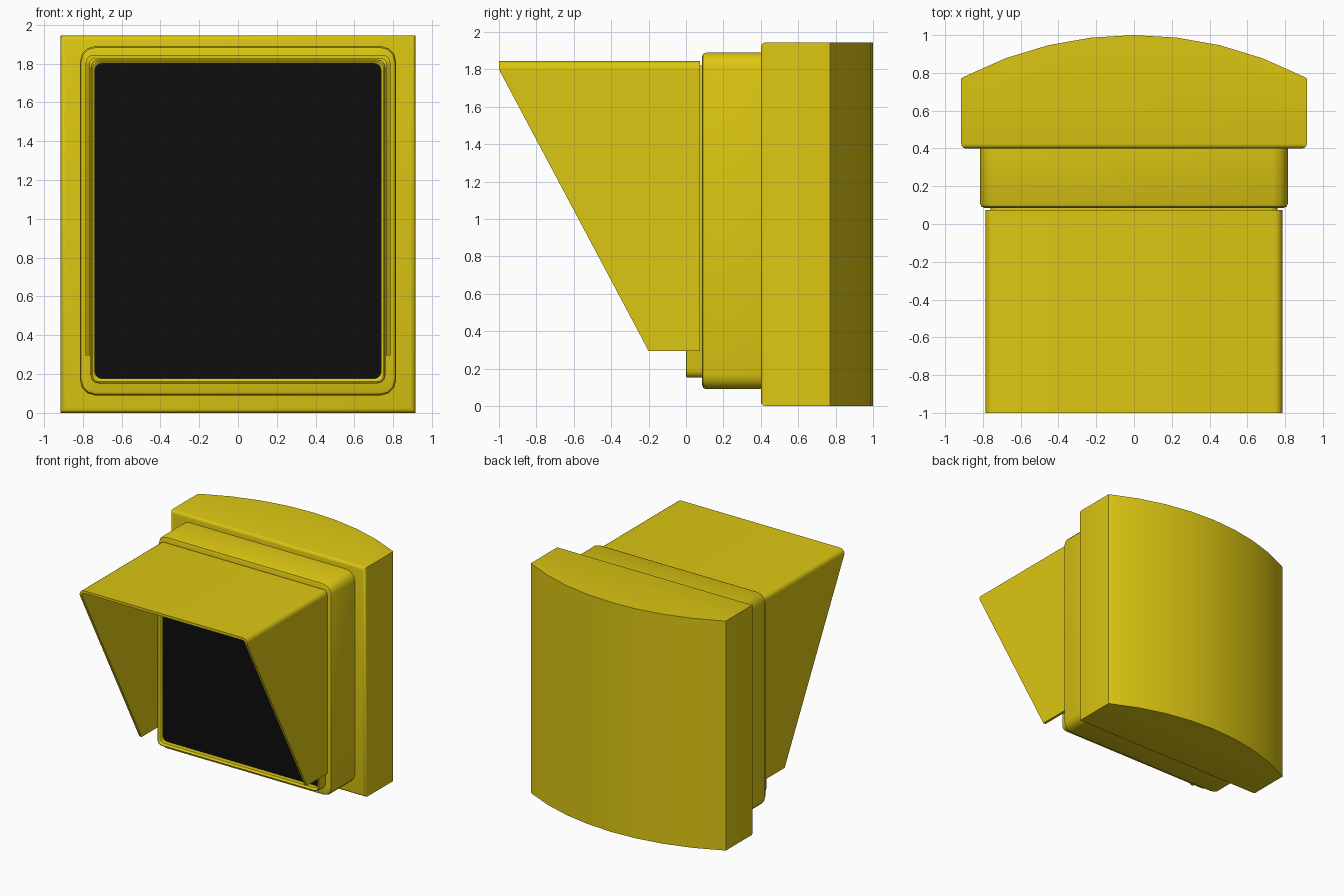
import bpy, bmesh, math

if "Cube" in bpy.data.objects:
    bpy.data.objects.remove(bpy.data.objects["Cube"])


def material(name, color):
    m = bpy.data.materials.new(name)
    m.diffuse_color = color
    m.use_nodes = True
    m.node_tree.nodes["Principled BSDF"].inputs["Base Color"].default_value = m.diffuse_color
    return m


YELLOW = material("yellow_paint", (0.72, 0.57, 0.006, 1))
BLACK = material("black_lens", (0.004, 0.004, 0.004, 1))


def finish(name, bm, mat):
    bmesh.ops.recalc_face_normals(bm, faces=bm.faces)
    me = bpy.data.meshes.new(name)
    bm.to_mesh(me)
    bm.free()
    me.materials.append(mat)
    ob = bpy.data.objects.new(name, me)
    bpy.context.collection.objects.link(ob)
    bpy.ops.object.select_all(action='DESELECT')
    ob.select_set(True)
    bpy.context.view_layer.objects.active = ob
    bpy.ops.object.shade_smooth_by_angle(angle=math.radians(35))
    return ob


def rounded_rect(hw, z0, z1, r, seg=3):
    pts = []
    corners = [(hw - r, z1 - r), (r - hw, z1 - r), (r - hw, z0 + r), (hw - r, z0 + r)]
    for k, (cx, cz) in enumerate(corners):
        for i in range(seg + 1):
            a = math.pi / 2 * (k + i / seg)
            pts.append((cx + r * math.cos(a), cz + r * math.sin(a)))
    return pts


def loft(name, sections, mat):
    """Closed skin through rounded rectangles given as (y, half width, z0, z1, radius)."""
    bm = bmesh.new()
    rings = [[bm.verts.new((x, s[0], z)) for x, z in rounded_rect(*s[1:])] for s in sections]
    n = len(rings[0])
    for a, b in zip(rings, rings[1:]):
        for i in range(n):
            j = (i + 1) % n
            bm.faces.new((a[i], a[j], b[j], b[i]))
    bm.faces.new(rings[0])
    bm.faces.new(rings[-1])
    return finish(name, bm, mat)


# Housing with a bowed back and softened front edges
R, HALF, H = 1.95, 0.905, 1.945
bow = []
for i in range(9):
    x = HALF - 2 * HALF * i / 8
    bow.append((x, 1 - R + math.sqrt(R * R - x * x)))
plan = [(-0.915, 0.4), (0.915, 0.4), (0.915, 0.77)] + bow + [(-0.915, 0.77)]
bm = bmesh.new()
base = bm.faces.new([bm.verts.new((x, y, 0)) for x, y in plan])
ext = bmesh.ops.extrude_face_region(bm, geom=[base])
bmesh.ops.translate(bm, vec=(0, 0, H), verts=[v for v in ext["geom"] if isinstance(v, bmesh.types.BMVert)])
front = [e for e in bm.edges if all(v.co.y < 0.41 for v in e.verts)]
bmesh.ops.bevel(bm, geom=front, offset=0.025, segments=3, profile=0.5, affect='EDGES')
finish("housing", bm, YELLOW)

# Door block in front of the housing
loft("door", [(0.41, 0.815, 0.09, 1.89, 0.08),
              (0.108, 0.815, 0.09, 1.89, 0.08),
              (0.092, 0.808, 0.097, 1.883, 0.075),
              (0.086, 0.792, 0.113, 1.867, 0.06)], YELLOW)

# Raised lens frame with a rounded lip
loft("lens_frame", [(0.1, 0.759, 0.152, 1.822, 0.04),
                    (0.012, 0.759, 0.152, 1.822, 0.04),
                    (0.003, 0.756, 0.155, 1.819, 0.038),
                    (0.0, 0.75, 0.161, 1.813, 0.036),
                    (0.003, 0.743, 0.168, 1.807, 0.036),
                    (0.012, 0.737, 0.177, 1.8, 0.035),
                    (0.06, 0.737, 0.177, 1.8, 0.035)], YELLOW)

# Black lens
loft("lens", [(0.065, 0.737, 0.177, 1.8, 0.035),
              (0.05, 0.737, 0.177, 1.8, 0.035)], BLACK)


# Visor: folded sheet with sloping sides
def visor_path(hw, top, r):
    half = [(hw, 0.295), (hw, 1.79)]
    for i in range(5):
        a = math.pi / 2 * i / 4
        half.append((hw - r + r * math.cos(a), top - r + r * math.sin(a)))
    return half + [(-x, z) for x, z in reversed(half)]


def visor_front(z):
    return max(-1.0, -0.2 - 0.8 * (z - 0.295) / (1.80 - 0.295))


bm = bmesh.new()
rows = []
for (xo, zo), (xi, zi) in zip(visor_path(0.785, 1.845, 0.04), visor_path(0.763, 1.823, 0.018)):
    rows.append([bm.verts.new(c) for c in ((xo, visor_front(zo), zo), (xo, 0.075, zo),
                                           (xi, 0.075, zi), (xi, visor_front(zi), zi))])
for a, b in zip(rows, rows[1:]):
    for i in range(4):
        j = (i + 1) % 4
        bm.faces.new((a[i], a[j], b[j], b[i]))
bm.faces.new(rows[0])
bm.faces.new(rows[-1])
finish("visor", bm, YELLOW)
